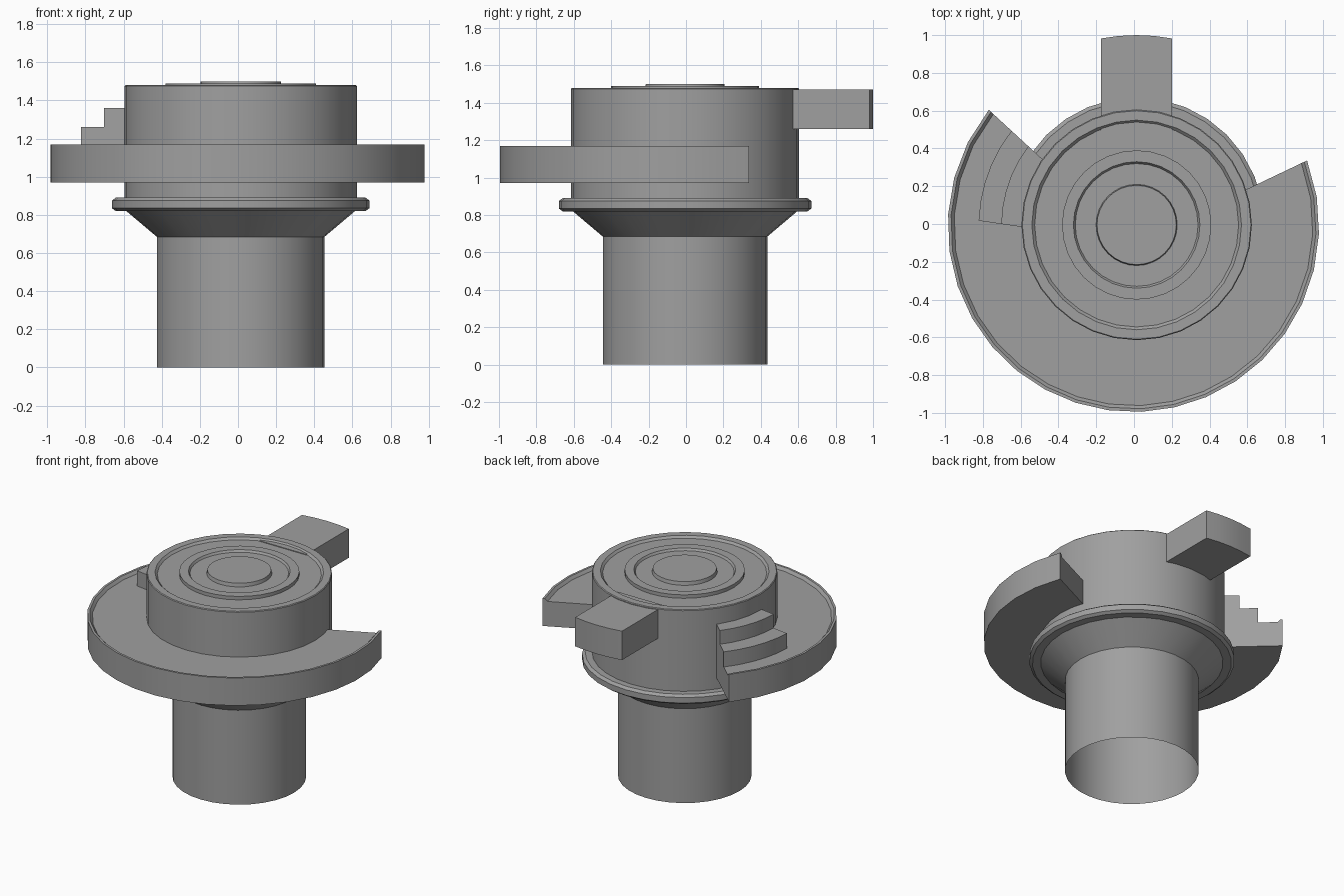
import bpy, bmesh, math

cube = bpy.data.objects.get("Cube")
if cube:
    bpy.data.objects.remove(cube, do_unlink=True)

# One flat grey for everything
grey = bpy.data.materials.new("plain grey")
grey.use_nodes = True
colour = (0.35, 0.35, 0.35, 1)
grey.diffuse_color = colour
grey.node_tree.nodes["Principled BSDF"].inputs["Base Color"].default_value = colour


def finish(name, bm, location=(0, 0, 0), fix=True):
    if fix:
        bmesh.ops.recalc_face_normals(bm, faces=bm.faces[:])
    mesh = bpy.data.meshes.new(name)
    bm.to_mesh(mesh)
    bm.free()
    mesh.materials.append(grey)
    obj = bpy.data.objects.new(name, mesh)
    obj.location = location
    bpy.context.collection.objects.link(obj)
    bpy.ops.object.select_all(action='DESELECT')
    obj.select_set(True)
    bpy.context.view_layer.objects.active = obj
    bpy.ops.object.shade_smooth_by_angle(angle=math.radians(25))
    return obj


def lathe(name, profile, location, sides=32):
    """Spin (radius, z) points, bottom to top, closing only the last ring."""
    bm = bmesh.new()
    rings = []
    for r, z in profile:
        rings.append([bm.verts.new((r * math.cos(math.tau * i / sides),
                                    r * math.sin(math.tau * i / sides), z))
                      for i in range(sides)])
    for low, high in zip(rings, rings[1:]):
        for i in range(sides):
            j = (i + 1) % sides
            bm.faces.new((low[i], low[j], high[j], high[i]))
    bm.faces.new(rings[-1])
    return finish(name, bm, location, fix=False)


def on_circle(angle, r, apex=-0.09):
    """Point where a ray from (0, apex) meets the circle of radius r."""
    c, s = math.cos(angle), math.sin(angle)
    t = -apex * s + math.sqrt((apex * s) ** 2 - apex ** 2 + r ** 2)
    return t * c, apex + t * s


def sector(name, profile, start, end, steps, location):
    """Sweep a closed (radius, z) section through part of a turn."""
    bm = bmesh.new()
    loops = []
    for i in range(steps + 1):
        a = math.radians(start + (end - start) * i / steps)
        loops.append([bm.verts.new((*on_circle(a, r), z)) for r, z in profile])
    n = len(profile)
    for a, b in zip(loops, loops[1:]):
        for i in range(n):
            j = (i + 1) % n
            bm.faces.new((a[i], a[j], b[j], b[i]))
    bm.faces.new(loops[0])
    bm.faces.new(loops[-1])
    return finish(name, bm, location)


# Hollow stem, flared cone, collar and drum with a stepped top
axis = (0.014, -0.005, 0)
lathe("stem_and_drum", [
    (0.44, 0), (0.44, 0.685), (0.6, 0.82), (0.655, 0.82), (0.675, 0.835),
    (0.675, 0.875), (0.655, 0.89), (0.61, 0.89), (0.61, 1.475), (0.605, 1.48),
    (0.555, 1.48), (0.54, 1.465), (0.395, 1.465), (0.395, 1.49), (0.335, 1.49),
    (0.325, 1.475), (0.215, 1.475), (0.21, 1.5)], axis)

# Partial disc with a raised rim
disc_centre = (-0.003, -0.012, 0)
sector("partial_disc", [
    (0.55, 0.97), (0.983, 0.97), (0.983, 1.17), (0.967, 1.17),
    (0.95, 1.15), (0.55, 1.15)], 137.3, 385.5, 22, disc_centre)

# Two curved steps on the disc
sector("curved_steps", [
    (0.55, 1.14), (0.82, 1.14), (0.82, 1.26), (0.7, 1.26),
    (0.7, 1.36), (0.55, 1.36)], 137.3, 171.7, 5, disc_centre)

# Rear lug with a rounded end
bm = bmesh.new()
half = 0.188
outline = [(-half, 0.5), (half, 0.5)]
for i in range(5):
    x = half - 2 * half * i / 4
    outline.append((x, math.sqrt(1.005 ** 2 - x * x)))
base = bm.faces.new([bm.verts.new((x, y, 1.26)) for x, y in outline])
out = bmesh.ops.extrude_face_region(bm, geom=[base])
top = [v for v in out["geom"] if isinstance(v, bmesh.types.BMVert)]
bmesh.ops.translate(bm, verts=top, vec=(0, 0, 0.21))
finish("rear_lug", bm, (0.014, -0.005, 0))
